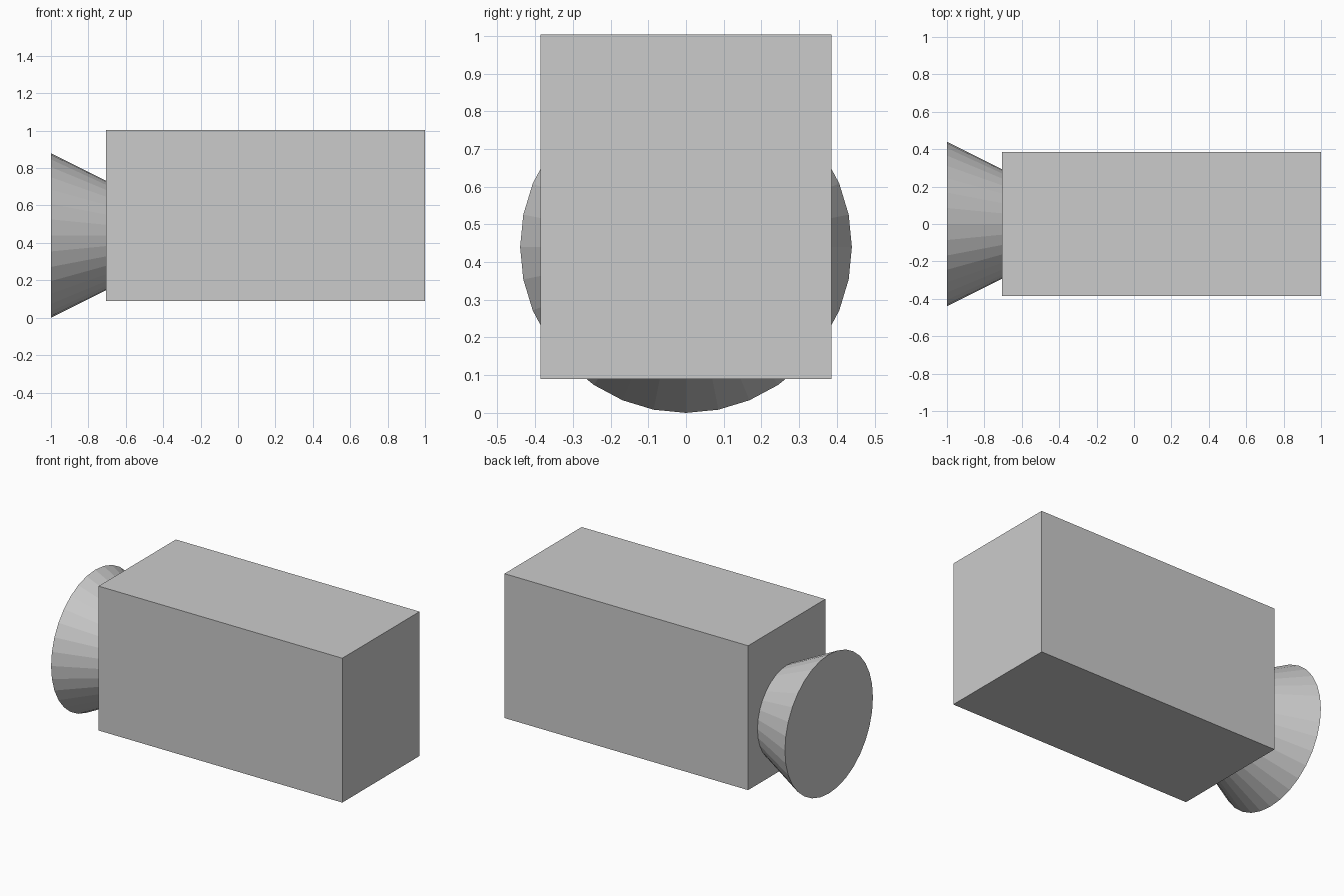
import bpy
from math import pi

if "Cube" in bpy.data.objects:
    bpy.data.objects.remove(bpy.data.objects["Cube"])

# Rectangular camera body
x0, x1, half_y, z0, z1 = -0.705, 1.0, 0.386, 0.09, 1.003
bpy.ops.mesh.primitive_cube_add(size=1, location=((x0 + x1) / 2, 0, (z0 + z1) / 2))
body = bpy.context.object
body.name = "camera_body"
body.scale = (x1 - x0, 2 * half_y, z1 - z0)

# Lens hood: wide end faces -x, tip is buried in the body
r = 0.44
bpy.ops.mesh.primitive_cone_add(vertices=32, radius1=r, radius2=0, depth=2 * r,
                                location=(-1 + r, 0, r), rotation=(0, pi / 2, 0))
bpy.context.object.name = "lens_hood"
